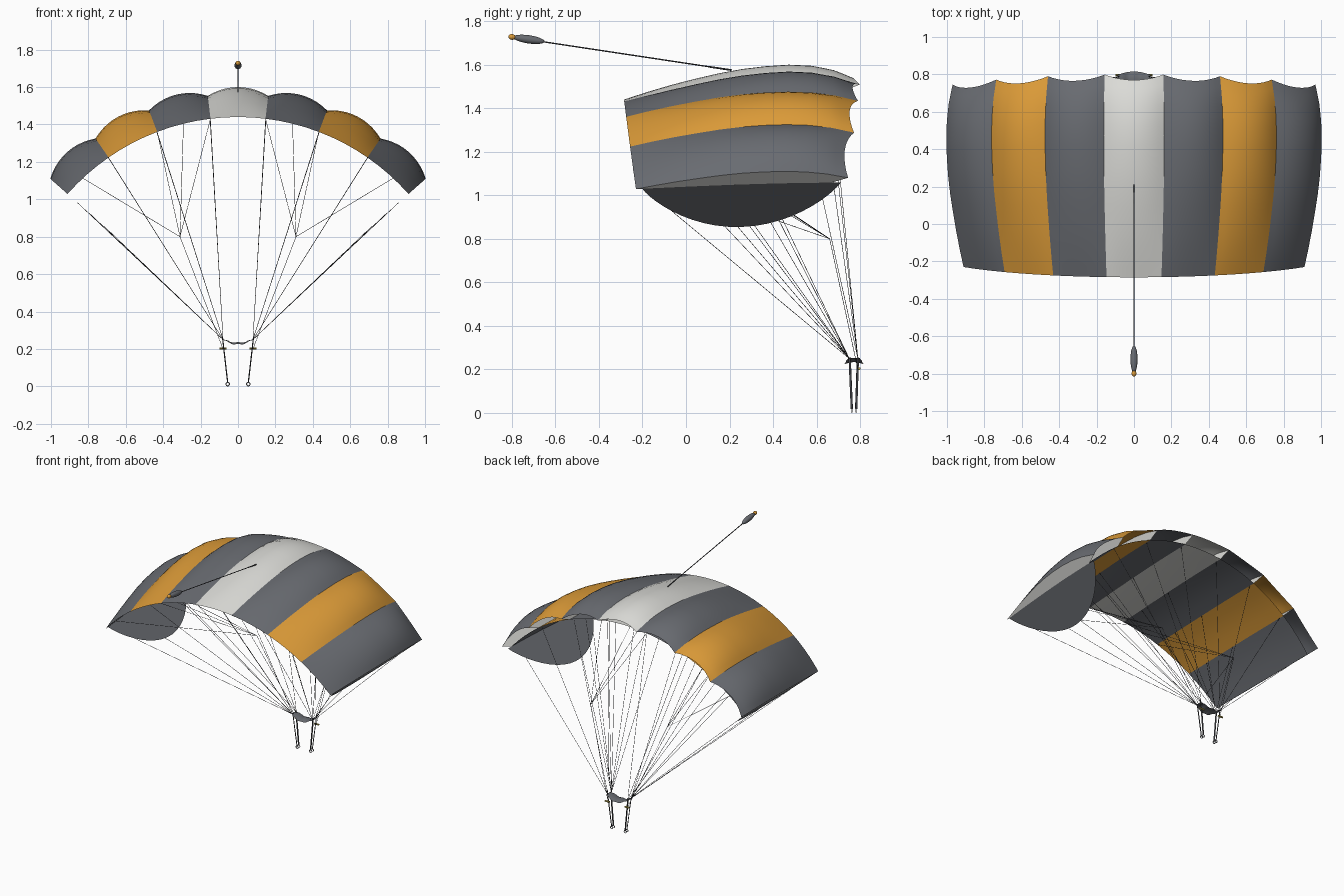
import bpy, bmesh, math
from mathutils import Vector, Matrix

if "Cube" in bpy.data.objects:
    bpy.data.objects.remove(bpy.data.objects["Cube"])

def material(name, rgb):
    m = bpy.data.materials.new(name)
    m.diffuse_color = (*rgb, 1)
    m.use_nodes = True
    m.node_tree.nodes["Principled BSDF"].inputs["Base Color"].default_value = m.diffuse_color
    return m

GREY = material("grey fabric", (0.14, 0.148, 0.165))
ORANGE = material("orange fabric", (0.72, 0.33, 0.04))
WHITE = material("white fabric", (0.72, 0.72, 0.69))
DARK = material("dark cord", (0.06, 0.062, 0.07))
YELLOW = material("yellow handle", (0.5, 0.4, 0.08))
STEEL = material("steel ring", (0.35, 0.36, 0.38))

def finish(name, bm, mats, smooth=True):
    me = bpy.data.meshes.new(name)
    bm.to_mesh(me)
    bm.free()
    for m in mats:
        me.materials.append(m)
    for p in me.polygons:
        p.use_smooth = smooth
    ob = bpy.data.objects.new(name, me)
    bpy.context.collection.objects.link(ob)
    return ob

def grid(bm, func, nu, nv, mat=0, flip=False):
    """Surface patch from func(u, v), both in 0..1."""
    vs = [[bm.verts.new(func(i / nu, j / nv)) for j in range(nv + 1)] for i in range(nu + 1)]
    for i in range(nu):
        for j in range(nv):
            q = [vs[i][j], vs[i + 1][j], vs[i + 1][j + 1], vs[i][j + 1]]
            f = bm.faces.new(q[::-1] if flip else q)
            f.material_index = mat

def align(a, b):
    """Matrix placing a z-aligned primitive midway between a and b."""
    d = b - a
    return Matrix.Translation((a + b) / 2) @ d.to_track_quat('Z', 'Y').to_matrix().to_4x4()

def tube(bm, a, b, r, n=5):
    a, b = Vector(a), Vector(b)
    bmesh.ops.create_cone(bm, cap_ends=True, segments=n, radius1=r, radius2=r,
                          depth=(b - a).length, matrix=align(a, b))

# ---- Canopy shape: seven cells on an arc around the riser point ----
CELLS, TIP, HUB = 7, math.radians(48.6), 0.225
STEP = 2 * TIP / CELLS
TOP = [1.215, 1.243, 1.268, 1.290, 1.310, 1.325, 1.334, 1.338, 1.334, 1.320, 1.293]
BULGE = [0, .007, .014, .020, .025, .030, .034, .037, .036, .030, .020]

def sample(table, s):
    x = min(max(s, 0), 1) * (len(table) - 1)
    i = min(int(x), len(table) - 2)
    return table[i] + (table[i + 1] - table[i]) * (x - i)

def polar(a, r, y):
    return Vector((r * math.sin(a), y, HUB + r * math.cos(a)))

def chord_y(a, s):
    k = (a / TIP) ** 2
    rear, nose = -0.285 + 0.055 * k, 0.80 - 0.055 * k
    return rear + (nose - rear) * s

def low_r(s):
    return 1.215 + 0.045 * math.sin(s * math.pi / 2)

def bottom_point(a, s):
    return polar(a, low_r(s), chord_y(a, s))

NOSE = 0.92   # where the lower skin stops, leaving the cell open
upper, lower = bmesh.new(), bmesh.new()
for c in range(CELLS):
    a0 = -TIP + c * STEP
    mat = [0, 1, 0, 2, 0, 1, 0][c]

    def top_skin(u, s):
        a, arch = a0 + u * STEP, 1 - (2 * u - 1) ** 2
        return polar(a, sample(TOP, s) + sample(BULGE, s) * arch,
                     chord_y(a, s) - 0.03 * arch * s ** 8)

    def bottom_skin(u, v):
        return bottom_point(a0 + u * STEP, v * NOSE)

    grid(upper, top_skin, 10, 20, mat)
    grid(lower, bottom_skin, 4, 10, mat, flip=True)
finish("canopy_top", upper, [GREY, ORANGE, WHITE])
finish("canopy_bottom", lower, [GREY, ORANGE, WHITE])

# ---- Ribs between cells and at both ends ----
ribs = bmesh.new()
for k in range(CELLS + 1):
    a = -TIP + k * STEP

    def rib(u, s):
        y_low, y_top = chord_y(a, s * NOSE), chord_y(a, s)
        r0, r1 = low_r(s * NOSE), sample(TOP, s)
        return polar(a, r0 + (r1 - r0) * u, y_low + (y_top - y_low) * u)
    grid(ribs, rib, 1, 20, flip=a > 0)
finish("ribs", ribs, [WHITE], False)

# ---- Rounded stabiliser panels hanging from both ends ----
for side, name in ((-1, "left_stabiliser"), (1, "right_stabiliser")):
    bm = bmesh.new()

    def panel(u, v):
        q = -math.cos(v * math.pi)
        y = 0.255 + 0.455 * q
        r = low_r((y + 0.23) / 0.975)
        return polar(side * TIP, r - u * 0.295 * max(0, 1 - q * q) ** 0.85, y)
    grid(bm, panel, 2, 24, flip=side < 0)
    finish(name, bm, [GREY], False)

# ---- Suspension and steering lines ----
lines = bmesh.new()
R = 0.0013
for side in (-1, 1):
    for k in range(4):
        a = side * (k + 0.5) * STEP
        for s, y in ((0.88, 0.79), (0.42, 0.75), (0.17, 0.75)):
            end = bottom_point(a, s)
            if k == 3:   # end lines join the stabiliser's lower edge
                q = (end.y - 0.255) / 0.455
                end = polar(a, low_r(s) - 0.295 * max(0, 1 - q * q) ** 0.85, end.y)
            tube(lines, (side * 0.08, y, 0.25), end, R)
    fork = (side * 0.31, 0.66, 0.80)
    tube(lines, (side * 0.08, 0.79, 0.2), fork, R)
    for k in (0.5, 1.0, 1.5, 3.1):
        tube(lines, fork, bottom_point(side * k * STEP, 0), R)
finish("suspension_lines", lines, [DARK])

# ---- Slider: small sagging sheet at the riser tops ----
bm = bmesh.new()

def slider(u, v):
    x, q = 2 * u - 1, 2 * v - 1
    return Vector((0.088 * x, 0.772 + q * (0.025 + 0.018 * (1 - x * x)),
                   0.234 + 0.022 * x * x - 0.01 * q * q * (1 - x * x)
                   + 0.003 * math.cos(3 * math.pi * x)))
grid(bm, slider, 16, 6)
finish("slider", bm, [GREY])

# ---- Risers, rings and steering handles ----
straps, rings, handles = bmesh.new(), bmesh.new(), bmesh.new()
for side in (-1, 1):
    for top_y, low_y in ((0.752, 0.762), (0.79, 0.782)):
        a, b = Vector((side * 0.055, low_y, 0.018)), Vector((side * 0.082, top_y, 0.255))
        bmesh.ops.create_cube(straps, size=1, matrix=align(a, b) @ Matrix.Diagonal(
            (0.010, 0.003, (b - a).length, 1)))

        def ring(u, v):
            t, p = u * 2 * math.pi, v * 2 * math.pi
            w = 0.0095 + 0.0028 * math.cos(p)
            return Vector((side * 0.055 + w * math.cos(t), low_y + 0.0028 * math.sin(p),
                           0.0123 + w * math.sin(t)))
        grid(rings, ring, 14, 6)
    tube(handles, (side * 0.062, 0.797, 0.203), (side * 0.098, 0.797, 0.203), 0.006, 10)
bmesh.ops.remove_doubles(rings, verts=rings.verts, dist=1e-5)
finish("risers", straps, [DARK], False)
finish("riser_rings", rings, [STEEL])
finish("steering_handles", handles, [YELLOW], False)

# ---- Pilot chute trailing on its bridle ----
bm = bmesh.new()
tube(bm, (0, 0.21, 1.575), (0, -0.66, 1.706), 0.003, 6)
tube(bm, (0, 0.21, 1.575), (0, 0.11, 1.590), 0.004, 6)
finish("bridle", bm, [DARK])

def spindle(name, a, b, r, mat):
    a, b = Vector(a), Vector(b)
    bm = bmesh.new()
    bmesh.ops.create_uvsphere(bm, u_segments=16, v_segments=12, radius=1, matrix=align(a, b)
                              @ Matrix.Diagonal((r, r, (b - a).length / 2, 1)))
    finish(name, bm, [mat])

spindle("pilot_chute", (0, -0.65, 1.706), (0, -0.795, 1.727), 0.019, GREY)
spindle("pilot_chute_cap", (0, -0.782, 1.725), (0, -0.816, 1.730), 0.013, ORANGE)
